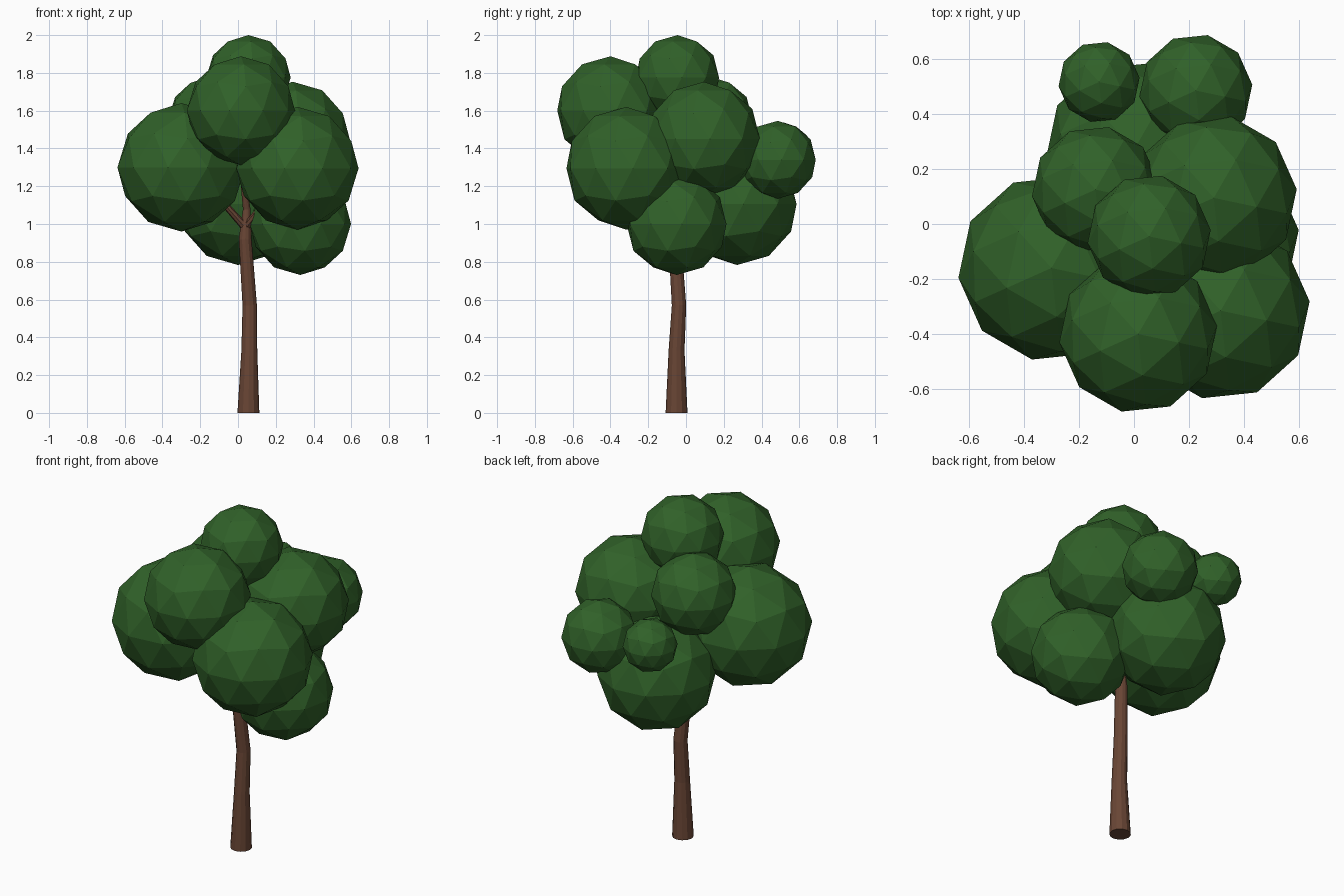
import bpy, bmesh, math
from mathutils import Vector

if "Cube" in bpy.data.objects:
    bpy.data.objects.remove(bpy.data.objects["Cube"])


def material(name, color):
    m = bpy.data.materials.new(name)
    m.diffuse_color = color
    m.use_nodes = True
    m.node_tree.nodes["Principled BSDF"].inputs["Base Color"].default_value = m.diffuse_color
    return m


LEAF = material("leaf_green", (0.03, 0.12, 0.022, 1))
BARK = material("bark_brown", (0.14, 0.06, 0.035, 1))


def tube(name, points, sides=12):
    """Tapered limb through (x, y, z, radius) points."""
    bm = bmesh.new()
    pos = [Vector(p[:3]) for p in points]
    rings = []
    for i, p in enumerate(points):
        d = pos[min(i + 1, len(pos) - 1)] - pos[max(i - 1, 0)]
        if i == 0 and p[2] == 0:
            d = Vector((0, 0, 1))  # flat foot on the ground
        q = Vector((0, 0, 1)).rotation_difference(d.normalized())
        ring = []
        for k in range(sides):
            a = 2 * math.pi * k / sides
            ring.append(bm.verts.new(pos[i] + q @ Vector((p[3] * math.cos(a), p[3] * math.sin(a), 0))))
        rings.append(ring)
    for a, b in zip(rings, rings[1:]):
        for k in range(sides):
            n = (k + 1) % sides
            bm.faces.new((a[k], a[n], b[n], b[k]))
    bm.faces.new(rings[0][::-1])
    bm.faces.new(rings[-1])
    me = bpy.data.meshes.new(name)
    bm.to_mesh(me)
    bm.free()
    me.materials.append(BARK)
    bpy.context.collection.objects.link(bpy.data.objects.new(name, me))


# Bent trunk, thinning into the crown
tube("trunk", [(0.055, -0.05, 0, 0.058), (0.06, -0.05, 0.33, 0.042),
               (0.062, -0.037, 0.57, 0.038), (0.038, -0.06, 0.92, 0.034),
               (0.046, -0.06, 1.08, 0.02), (0.02, -0.12, 1.3, 0.014)])

# Branches reaching into the leaf clumps
for i, tip in enumerate([(-0.2, -0.12, 1.25), (0.25, -0.22, 1.25), (0.05, 0.2, 1.2)]):
    tube(f"branch_{i + 1}", [(0.04, -0.06, 0.98, 0.022), (*tip, 0.012)], 8)

# Faceted leaf clumps: x, y, z, radius
CLUMPS = [
    (0.055, -0.045, 1.775, 0.225),   # top
    (0.015, -0.40, 1.60, 0.288),     # upper front
    (-0.30, -0.16, 1.30, 0.34),      # left
    (0.315, -0.315, 1.295, 0.325),   # right front
    (0.33, -0.05, 1.00, 0.27),       # lower right
    (0.29, 0.095, 1.45, 0.303),      # right back
    (0.0, 0.27, 1.105, 0.322),       # lower back
    (-0.14, 0.125, 1.55, 0.232),     # upper back left
    (0.225, 0.485, 1.34, 0.206),     # back
    (-0.127, 0.516, 1.39, 0.148),    # small back left
]
for i, (x, y, z, r) in enumerate(CLUMPS):
    bpy.ops.mesh.primitive_ico_sphere_add(subdivisions=2, radius=r, location=(x, y, z),
                                          rotation=(0, 0, math.radians(-12)))
    ob = bpy.context.object
    ob.name = f"leaf_clump_{i + 1}"
    ob.data.materials.append(LEAF)
